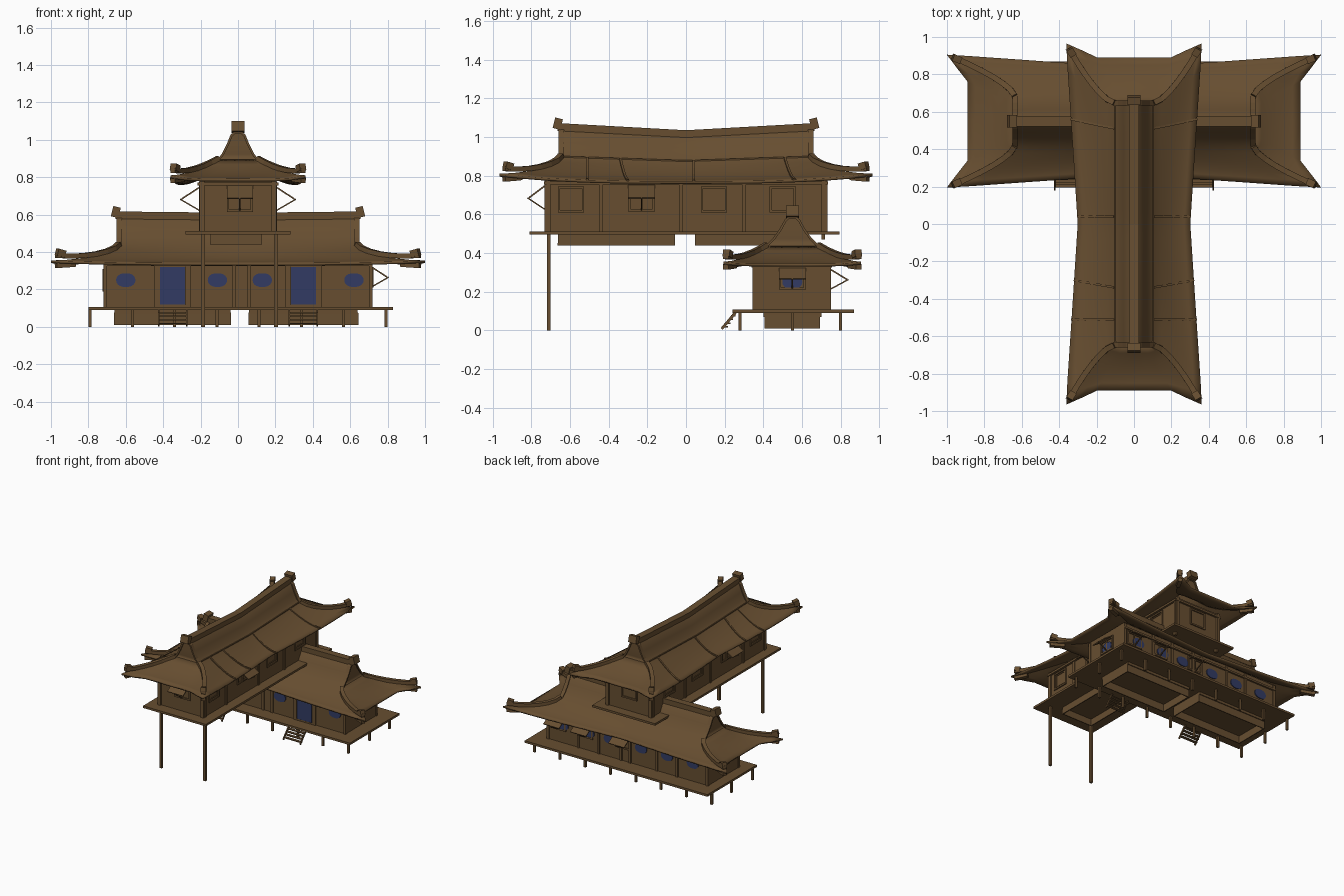
import bpy, bmesh, math
from mathutils import Vector as V

if "Cube" in bpy.data.objects:
    bpy.data.objects.remove(bpy.data.objects["Cube"])


def material(name, col):
    m = bpy.data.materials.new(name)
    m.diffuse_color = (*col, 1)
    m.use_nodes = True
    m.node_tree.nodes["Principled BSDF"].inputs["Base Color"].default_value = m.diffuse_color
    return m


WOOD = material("brown wood", (0.135, 0.076, 0.030))
BLUE = material("dark blue glass", (0.032, 0.044, 0.125))


def finish(name, bm, mat=WOOD, smooth=False, thick=0):
    bmesh.ops.remove_doubles(bm, verts=bm.verts, dist=1e-4)
    bmesh.ops.recalc_face_normals(bm, faces=bm.faces)
    me = bpy.data.meshes.new(name)
    bm.to_mesh(me)
    bm.free()
    me.materials.append(mat)
    if smooth:
        me.shade_smooth()
        me.set_sharp_from_angle(angle=math.radians(30))
    ob = bpy.data.objects.new(name, me)
    bpy.context.collection.objects.link(ob)
    if thick:
        mod = ob.modifiers.new("thickness", 'SOLIDIFY')
        mod.thickness, mod.offset = thick, 0
    return ob


def box(name, a, b, mat=WOOD, hollow=False):
    bm = bmesh.new()
    bmesh.ops.create_cube(bm, size=1)
    for v in bm.verts:
        v.co = V([(a[i] + b[i]) / 2 + v.co[i] * abs(b[i] - a[i]) for i in range(3)])
    if hollow:  # open underneath
        low = min(bm.faces, key=lambda f: f.calc_center_median().z)
        bmesh.ops.delete(bm, geom=[low], context='FACES_ONLY')
    return finish(name, bm, mat, thick=0.01 if hollow else 0)


def strip(name, pts, w, h):
    """Rectangular bar lying on a path; h is measured upward from the path."""
    pts = [V(p) for p in pts]
    bm, rings = bmesh.new(), []
    for i, p in enumerate(pts):
        t = (pts[min(i + 1, len(pts) - 1)] - pts[max(i - 1, 0)]).normalized()
        s = t.cross(V((0, 0, 1))).normalized()
        u = s.cross(t)
        s = s * w / 2
        rings.append([bm.verts.new(q) for q in (p - s, p + s, p + s + u * h, p - s + u * h)])
    for r, q in zip(rings, rings[1:]):
        for k in range(4):
            bm.faces.new((r[k], r[k - 1], q[k - 1], q[k]))
    bm.faces.new(rings[0])
    bm.faces.new(rings[-1])
    return finish(name, bm)


def mix(a, b, t):
    return a + (b - a) * t


def roof(name, P, G, C, E, ridge, prof, mid, cor, emid, flat):
    """Curved hip-and-gable roof. mid/cor = (half width, z) of side eave, prof = gable outline."""
    zr_end, zr_mid = ridge
    b, zb = prof[-1]
    drop = lambda u: (zr_mid - zr_end) * (1 - abs(u))
    X = lambda t: G + (C - G) * t ** 1.5

    def S(u, t, s):  # skirt of the long side
        a = abs(u)
        z0 = zb + drop(u) * 0.6
        ze = mix(mid[1], cor[1], a ** 3)
        return P(u * X(t), s * mix(b, mix(mid[0], cor[0], a), t), mix(z0, ze, 1 - (1 - t) ** 1.7))

    def T(w, t, s):  # skirt of the short end
        a = abs(w)
        k = max(0, (a - flat) / (1 - flat))
        z = mix(zb, mix(emid, cor[1], k ** 2), 1 - (1 - t) ** 1.7)
        return P(s * mix(G + (E - G) * t, X(t), k), w * mix(b, cor[0], t), z)

    bm = bmesh.new()

    def grid(f, us, vs):
        g = [[bm.verts.new(f(u, v)) for u in us] for v in vs]
        for r, q in zip(g, g[1:]):
            for i in range(len(us) - 1):
                bm.faces.new((r[i], r[i + 1], q[i + 1], q[i]))

    us = [i / 8 for i in range(-8, 9)]
    ws = [-1, -(1 + flat) / 2, -flat, 0, flat, (1 + flat) / 2, 1]
    ts = [i / 6 for i in range(7)]
    for s in (-1, 1):
        def upper(u, i):
            k = i / (len(prof) - 1)
            return P(u * G, s * prof[i][0], prof[i][1] + drop(u) * mix(1, 0.6, k))
        grid(upper, us, range(len(prof)))
        grid(lambda u, t: S(u, t, s), us, ts)
        grid(lambda w, t: T(w, t, s), ws, ts)
        grid(lambda w, i: P(s * G, w * prof[i][0], prof[i][1]), [-1, 1], range(1, len(prof)))
        bm.faces.new([bm.verts.new(P(s * G, y, z)) for y, z in
                      (prof[0], prof[1], (-prof[1][0], prof[1][1]))])
    finish(name, bm, smooth=True, thick=0.014)
    # ridge beam, end caps, gable and hip bars
    strip(name + "_ridge", [P(u * (G + 0.02), 0, zr_end + drop(u) - 0.015) for u in us], 0.055, 0.04)
    for s in (-1, 1):
        strip(name + "_ridge_cap", [P(s * (G + 0.005), 0, zr_end - 0.01), P(s * (G + 0.045), 0, zr_end)],
              0.068, 0.056)
        for q in (-1, 1):
            strip(name + "_gable_bar", [P(s * G, q * y, z) for y, z in prof], 0.03, 0.012)
            hip = [S(s, t * 0.95, q) + V((0, 0, 0.02 * t ** 3)) for t in ts]
            strip(name + "_hip", hip, 0.03, 0.026)
            strip(name + "_hip_tip", [mix(hip[-2], hip[-1], 0.5) + V((0, 0, 0.005)),
                                      hip[-1] + V((0, 0, 0.015))], 0.038, 0.036)
            strip(name + "_corner_rafter", [S(s, t, q) - V((0, 0, 0.034)) for t in (0.75, 0.85, 0.95)],
                  0.03, 0.028)
    return S, X


def on_wall(c, n, side, out, z):
    """Point beside wall point c, for outward normal n."""
    return V((c[0] - n[1] * side + n[0] * out, c[1] + n[0] * side + n[1] * out, z))


def frame(name, c, n, w, z0, z1, t=0.012, d=0.009):
    for a, b, lo, hi in ((-w, -w + t, z0, z1), (w - t, w, z0, z1), (-w, w, z0, z0 + t), (-w, w, z1 - t, z1)):
        box(name, on_wall(c, n, a, -0.003, lo), on_wall(c, n, b, d, hi))


def awning(c, n, z0, z1, w=0.14, out=0.09):
    a, b = on_wall(c, n, 0, 0, z1), on_wall(c, n, 0, out, mix(z0, z1, 0.5))
    strip("awning", [a, b], w, 0.008)
    strip("awning_prop", [on_wall(c, n, 0, 0, z0), b + V((n[0], n[1], 0)) * 0.012], 0.007, 0.007)
    frame("awning_window_frame", c, n, w / 2, z0, z1)
    box("awning_mullion", on_wall(c, n, -0.004, 0, z0), on_wall(c, n, 0.004, 0.008, z1))


def round_window(c, n, z, rx=0.052, rz=0.037):
    bm = bmesh.new()
    rings = []
    for d in (-0.002, 0.007):
        rings.append([bm.verts.new(on_wall(c, n, rx * math.copysign(abs(math.cos(k)) ** 0.8, math.cos(k)),
                                           d, z + rz * math.sin(k)))
                      for k in [math.tau * i / 18 for i in range(18)]])
    for i in range(18):
        bm.faces.new((rings[0][i - 1], rings[0][i], rings[1][i], rings[1][i - 1]))
    bm.faces.new(rings[1])
    finish("round_window", bm, BLUE)


F, B, R, L = (0, -1), (0, 1), (1, 0), (-1, 0)

# roofs: lower one runs along x, upper one along y
roof("lower_roof", lambda x, y, z: V((x, y + 0.55, z)), 0.635, 1.0, 0.89, (0.592, 0.585),
     [(0, 0.592), (0.03, 0.565), (0.055, 0.52), (0.09, 0.47), (0.13, 0.43)],
     (0.285, 0.335), (0.355, 0.348), 0.338, 0.6)
S, X = roof("upper_roof", lambda x, y, z: V((-y, x, z)), 0.645, 0.965, 0.89, (1.047, 1.01),
            [(0, 1.047), (0.03, 1.02), (0.05, 0.97), (0.075, 0.92), (0.1, 0.89)],
            (0.3, 0.765), (0.362, 0.803), 0.785, 0.55)
for q in (-1, 1):  # battens on the upper roof
    for y0, y1 in ((0.04, 0.04), (-0.34, -0.30), (-0.51, -0.51), (0.51, 0.56)):
        strip("roof_batten", [S(mix(y0, y1, t) / X(t), t, q) for t in (0, 0.25, 0.5, 0.75, 1)], 0.012, 0.014)
    strip("roof_break_batten", [S(u / 8, 0, q) for u in range(-8, 9)], 0.01, 0.012)

# lower building: hall, deck, foundations, legs
box("lower_walls", (-0.715, 0.352, 0.1), (0.715, 0.74, 0.375))
box("lower_deck", (-0.80, 0.24, 0.09), (0.83, 0.87, 0.107))
for x0, x1 in ((-0.66, -0.04), (0.06, 0.64)):
    box("lower_foundation", (x0, 0.41, 0.01), (x1, 0.69, 0.075), hollow=True)
    strip("foundation_beam", [(x0, 0.55, 0.07), (x1, 0.55, 0.07)], 0.3, 0.02)
for i in range(8):
    x = -0.79 + i * 1.58 / 7
    for y in ((0.28, 0.55, 0.80) if i in (0, 7) else (0.28, 0.80)):
        box("deck_leg", (x - 0.008, y - 0.008, 0), (x + 0.008, y + 0.008, 0.095))
for x in (-0.71, -0.44, -0.26, -0.02, 0.06, 0.26, 0.44, 0.71):
    for y in (0.352, 0.74):
        box("lower_wall_post", (x - 0.01, y - 0.009, 0.1), (x + 0.01, y + 0.009, 0.37))
strip("lower_front_sill", [(-0.72, 0.348, 0.325), (0.72, 0.348, 0.325)], 0.02, 0.015)
strip("lower_back_sill", [(-0.72, 0.744, 0.325), (0.72, 0.744, 0.325)], 0.02, 0.015)

# lower building: windows, doors, awnings
for x in (-0.60, -0.11, 0.13, 0.62):
    round_window((x, 0.352), F, 0.25)
for x in (-0.58, -0.35, -0.12, 0.16, 0.35, 0.58):
    round_window((x, 0.74), B, 0.25)
round_window((0.715, 0.55), R, 0.25)
for x in (0.04, 0.38, 0.62):
    awning((x, 0.74), B, 0.205, 0.315)
awning((0.715, 0.55), R, 0.21, 0.315, out=0.08)
frame("end_window_frame", (-0.715, 0.55), L, 0.07, 0.19, 0.31)
for x in (-0.35, 0.35):
    box("door", (x - 0.066, 0.344, 0.118), (x + 0.066, 0.353, 0.32), BLUE)
    frame("door_frame", (x, 0.352), F, 0.08, 0.107, 0.333)
    # steps up to the deck
    for i in range(5):
        y, z = 0.195 + i * 0.013, 0.015 + i * 0.019
        box("stair_tread", (x - 0.075, y, z), (x + 0.075, y + 0.022, z + 0.007))
    for s in (-0.075, 0.075):
        strip("stair_stringer", [(x + s, 0.19, 0.003), (x + s, 0.265, 0.092)], 0.008, 0.014)

# upper building: hall, floor, beams, stilts
box("upper_walls", (-0.2, -0.72, 0.5), (0.2, 0.72, 0.79))
box("upper_floor", (-0.28, -0.81, 0.495), (0.28, 0.795, 0.512))
for y0, y1 in ((-0.66, -0.06), (0.05, 0.63)):
    box("upper_foundation", (-0.145, y0, 0.44), (0.125, y1, 0.497), hollow=True)
for x in (-0.187, 0.203):
    box("stilt", (x - 0.01, -0.72, 0), (x + 0.01, -0.70, 0.5))
    box("back_stub", (x - 0.01, 0.70, 0.47), (x + 0.01, 0.72, 0.5))
for s in (-1, 1):
    for y in (-0.712, -0.44, -0.025, 0.30, 0.712):
        box("upper_wall_post", (s * 0.19, y - 0.01, 0.51), (s * 0.209, y + 0.01, 0.775))
    for y in (-0.725, 0.725):
        box("upper_corner_post", (s * 0.205, y - 0.008, 0.51), (s * 0.18, y + 0.008, 0.79))
    strip("upper_side_plate", [(s * 0.206, -0.73, 0.755), (s * 0.206, 0.73, 0.755)], 0.02, 0.016)
    strip("upper_end_plate", [(-0.21, s * 0.725, 0.755), (0.21, s * 0.725, 0.755)], 0.02, 0.016)

# upper building: windows and awnings
for n, x in ((R, 0.2), (L, -0.2)):
    for y in (-0.595, 0.145, 0.50):
        frame("shutter_frame", (x, y), n, 0.068, 0.61, 0.745)
        frame("shutter_panel", (x, y), n, 0.05, 0.628, 0.727, 0.006, 0.005)
    awning((x, -0.23), n, 0.615, 0.745, out=0.1)
awning((0.01, -0.72), F, 0.615, 0.75)
frame("back_window_frame", (0, 0.72), B, 0.07, 0.61, 0.745)
